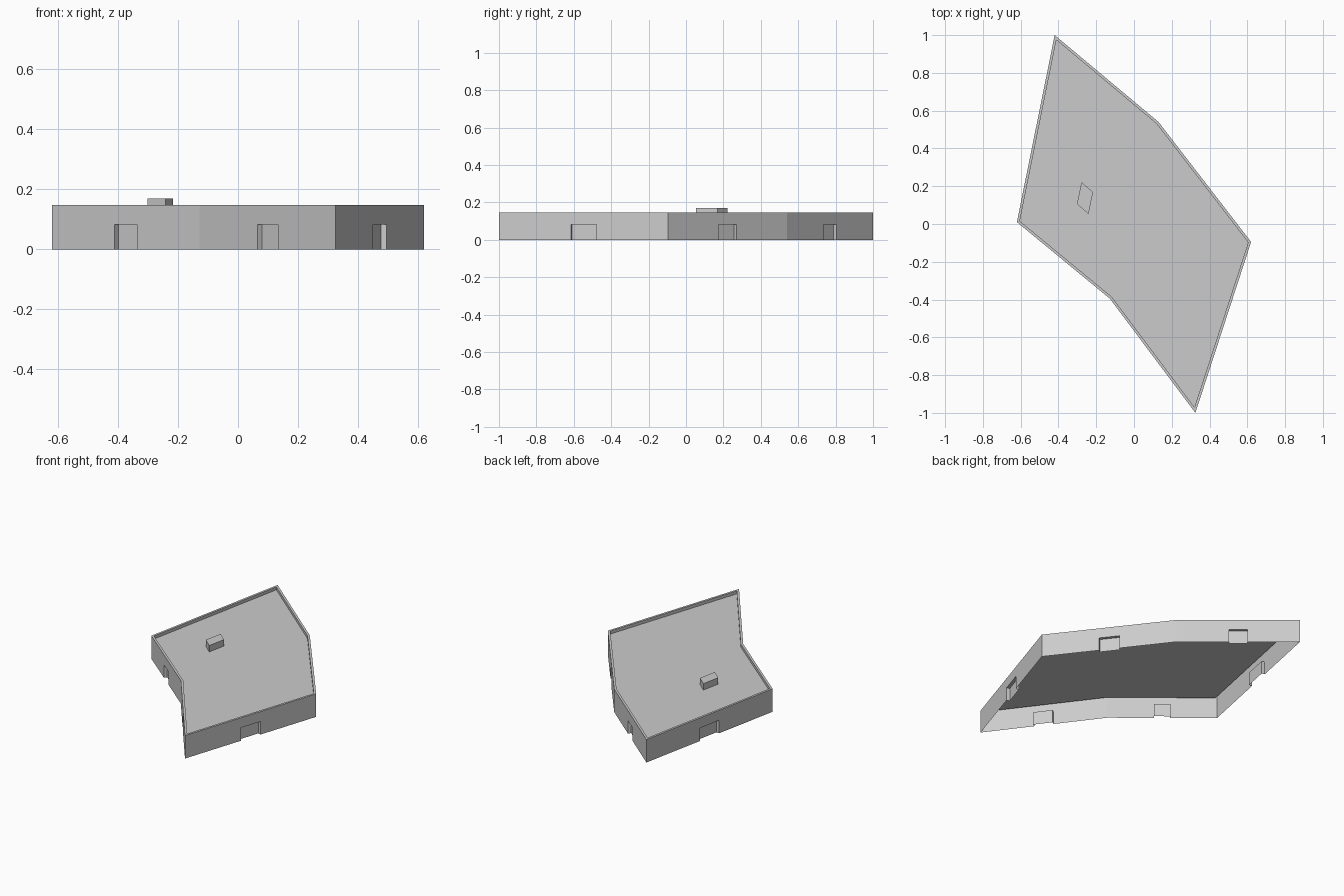
import bpy, bmesh
from mathutils import Vector

cube = bpy.data.objects.get("Cube")
if cube:
    bpy.data.objects.remove(cube, do_unlink=True)

HEIGHT, ROOF, DOOR_TOP = 0.147, 0.128, 0.083
RIM, RECESS, DOOR_SHARE = 0.014, 0.02, 0.15
UP = Vector((0, 0, 1))

# Footprint, counter-clockwise from the left-most corner
FOOTPRINT = [Vector((x, y, 0)) for x, y in (
    (-0.62, 0.01), (-0.128, -0.395), (0.325, -1.0),
    (0.62, -0.095), (0.13, 0.54), (-0.42, 1.0))]

grey = bpy.data.materials.new("concrete_grey")
grey.use_nodes = True
colour = (0.6, 0.6, 0.6, 1)
grey.diffuse_color = colour
grey.node_tree.nodes["Principled BSDF"].inputs["Base Color"].default_value = colour


def make(name, faces):
    """Object from a list of faces, each a list of points."""
    bm = bmesh.new()
    for points in faces:
        bm.faces.new([bm.verts.new(p) for p in points])
    bmesh.ops.remove_doubles(bm, verts=bm.verts, dist=0.0001)
    mesh = bpy.data.meshes.new(name)
    bm.to_mesh(mesh)
    bm.free()
    mesh.materials.append(grey)
    obj = bpy.data.objects.new(name, mesh)
    bpy.context.collection.objects.link(obj)
    return obj


def lift(points, z):
    return [p + UP * z for p in points]


def upright(a, b, low, high):
    """Vertical quad between two ground points, facing right of a to b."""
    return lift([a, b], low) + lift([b, a], high)


def inward(a, b):
    return UP.cross(b - a).normalized()


def inset(points, d):
    """Move every side of the outline inwards by d."""
    result = []
    for i, p in enumerate(points):
        n1 = inward(points[i - 1], p)
        n2 = inward(p, points[(i + 1) % len(points)])
        result.append(p + (n1 + n2) * d / (1 + n1.dot(n2)))
    return result


def sides(points):
    return list(zip(points, points[1:] + points[:1]))


# Outer walls, open underneath, each with a recessed doorway in the middle
walls, doors = [], []
for a, b in sides(FOOTPRINT):
    left = a.lerp(b, 0.5 - DOOR_SHARE / 2)
    right = a.lerp(b, 0.5 + DOOR_SHARE / 2)
    push = inward(a, b) * RECESS
    walls.append(lift([a, left], 0) + lift([left, right], DOOR_TOP)
                 + [right, b] + lift([b, a], HEIGHT))
    doors += [upright(left, left + push, 0, DOOR_TOP),
              upright(left + push, right + push, 0, DOOR_TOP),
              upright(right + push, right, 0, DOOR_TOP),
              lift([left, left + push, right + push, right], DOOR_TOP)]
make("outer_walls", walls)
make("doorways", doors)

# Raised rim around the sunken flat roof
inner = inset(FOOTPRINT, RIM)
rim = []
for (a, b), (c, d) in zip(sides(FOOTPRINT), sides(inner)):
    rim.append(lift([a, b, d, c], HEIGHT))
    rim.append(upright(d, c, ROOF, HEIGHT))
make("roof_rim", rim)
make("flat_roof", [lift(inner, ROOF)])

# Small slanted housing on the roof
base = [Vector((x, y, 0)) for x, y in (
    (-0.302, 0.106), (-0.241, 0.053), (-0.217, 0.169), (-0.278, 0.222))]
make("roof_housing", [lift(base, 0.169)]
     + [upright(a, b, ROOF, 0.169) for a, b in sides(base)])
